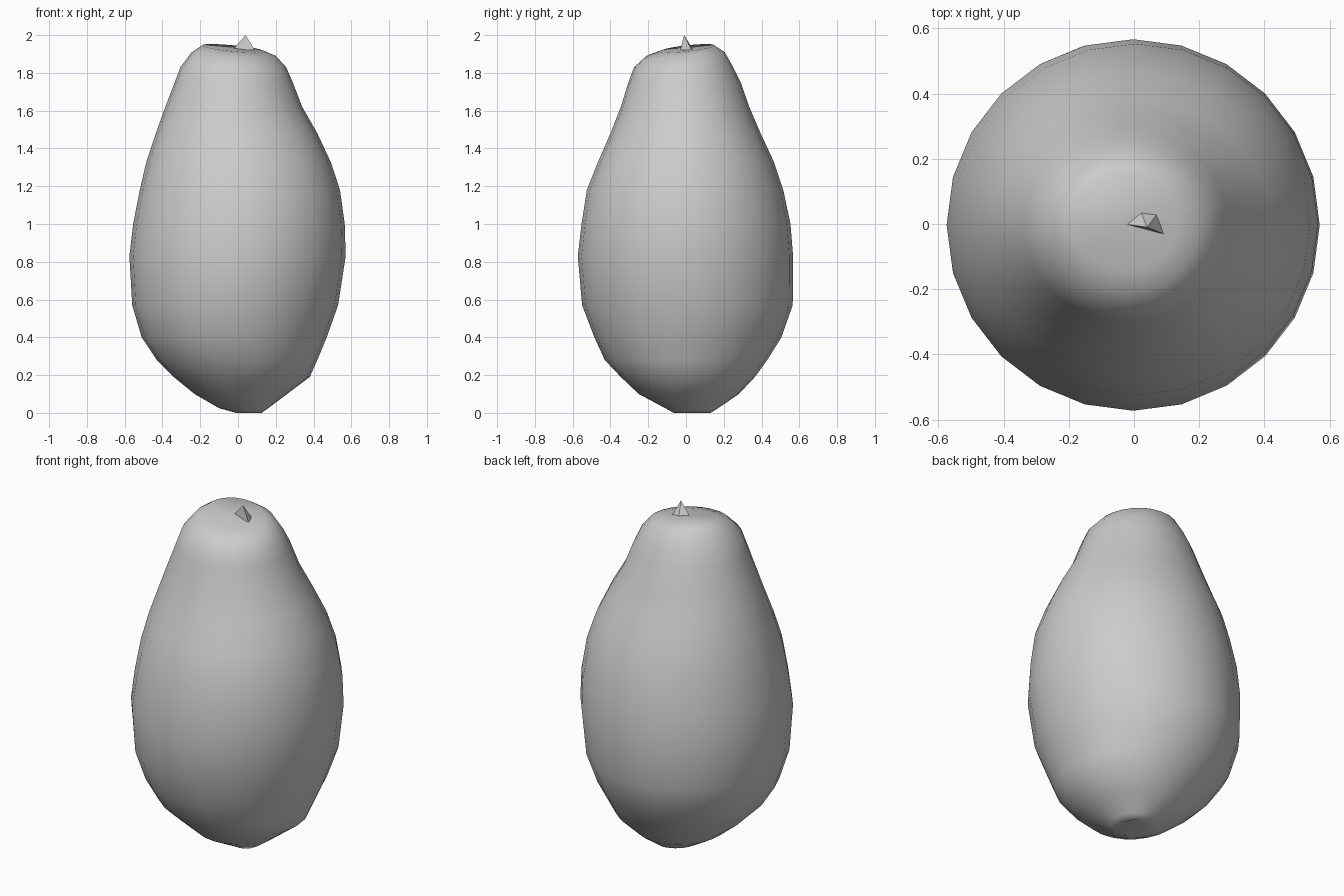
import bpy, bmesh
from math import sin, cos, pi

if "Cube" in bpy.data.objects:
    bpy.data.objects.remove(bpy.data.objects["Cube"])

SEG = 24

# Fruit cross-sections: z, x min, x max, y min, y max
RINGS = [
    (0.005, -0.01, 0.125, -0.065, 0.13),
    (0.03, -0.10, 0.16, -0.11, 0.17),
    (0.10, -0.23, 0.26, -0.25, 0.28),
    (0.19, -0.34, 0.38, -0.345, 0.365),
    (0.28, -0.43, 0.42, -0.43, 0.43),
    (0.40, -0.51, 0.47, -0.485, 0.505),
    (0.57, -0.56, 0.53, -0.55, 0.565),
    (0.83, -0.575, 0.57, -0.573, 0.567),
    (1.00, -0.555, 0.565, -0.553, 0.553),
    (1.18, -0.52, 0.54, -0.525, 0.515),
    (1.33, -0.485, 0.49, -0.465, 0.465),
    (1.48, -0.435, 0.42, -0.40, 0.395),
    (1.62, -0.385, 0.34, -0.345, 0.335),
    (1.75, -0.335, 0.29, -0.305, 0.29),
    (1.83, -0.305, 0.255, -0.275, 0.25),
    (1.90, -0.245, 0.20, -0.21, 0.205),
    (1.93, -0.19, 0.14, -0.14, 0.15),
]


def finish(name, bm, smooth):
    bmesh.ops.recalc_face_normals(bm, faces=bm.faces)
    mesh = bpy.data.meshes.new(name)
    bm.to_mesh(mesh)
    bm.free()
    for p in mesh.polygons:
        p.use_smooth = smooth
    obj = bpy.data.objects.new(name, mesh)
    bpy.context.collection.objects.link(obj)
    return obj


def fan(bm, ring, tip):
    for a, b in zip(ring, ring[1:] + ring[:1]):
        bm.faces.new((a, b, tip))


# Pear-shaped fruit body, lofted through the cross-sections
bm = bmesh.new()
loops = []
for z, x0, x1, y0, y1 in RINGS:
    cx, cy, rx, ry = (x0 + x1) / 2, (y0 + y1) / 2, (x1 - x0) / 2, (y1 - y0) / 2
    # crown leans up towards the back left
    tilt = max(0, z - 1.85) * 0.2
    loop = []
    for i in range(SEG):
        a = 2 * pi * i / SEG
        lift = tilt * (sin(a) - cos(a))
        loop.append(bm.verts.new((cx + rx * cos(a), cy + ry * sin(a), z + lift)))
    loops.append(loop)
for lo, hi in zip(loops, loops[1:]):
    for i in range(SEG):
        j = (i + 1) % SEG
        bm.faces.new((lo[i], lo[j], hi[j], hi[i]))
# shallow blossom dimple below, nearly flat crown above
fan(bm, loops[0], bm.verts.new((0.06, 0.05, 0.04)))
fan(bm, loops[-1], bm.verts.new((0.0, 0.01, 1.93)))
low = min(v.co.z for v in bm.verts)
for v in bm.verts:
    if v.co.z < 0.1:
        v.co.z -= low
finish("fruit_body", bm, True)

# Small pointed stem stub
bm = bmesh.new()
base = [bm.verts.new(c) for c in
        ((-0.03, 0.0, 1.92), (0.09, -0.03, 1.92), (0.07, 0.03, 1.92), (0.02, 0.04, 1.92))]
fan(bm, base, bm.verts.new((0.04, -0.01, 2.0)))
bm.faces.new(base[::-1])
finish("stem_stub", bm, False)
